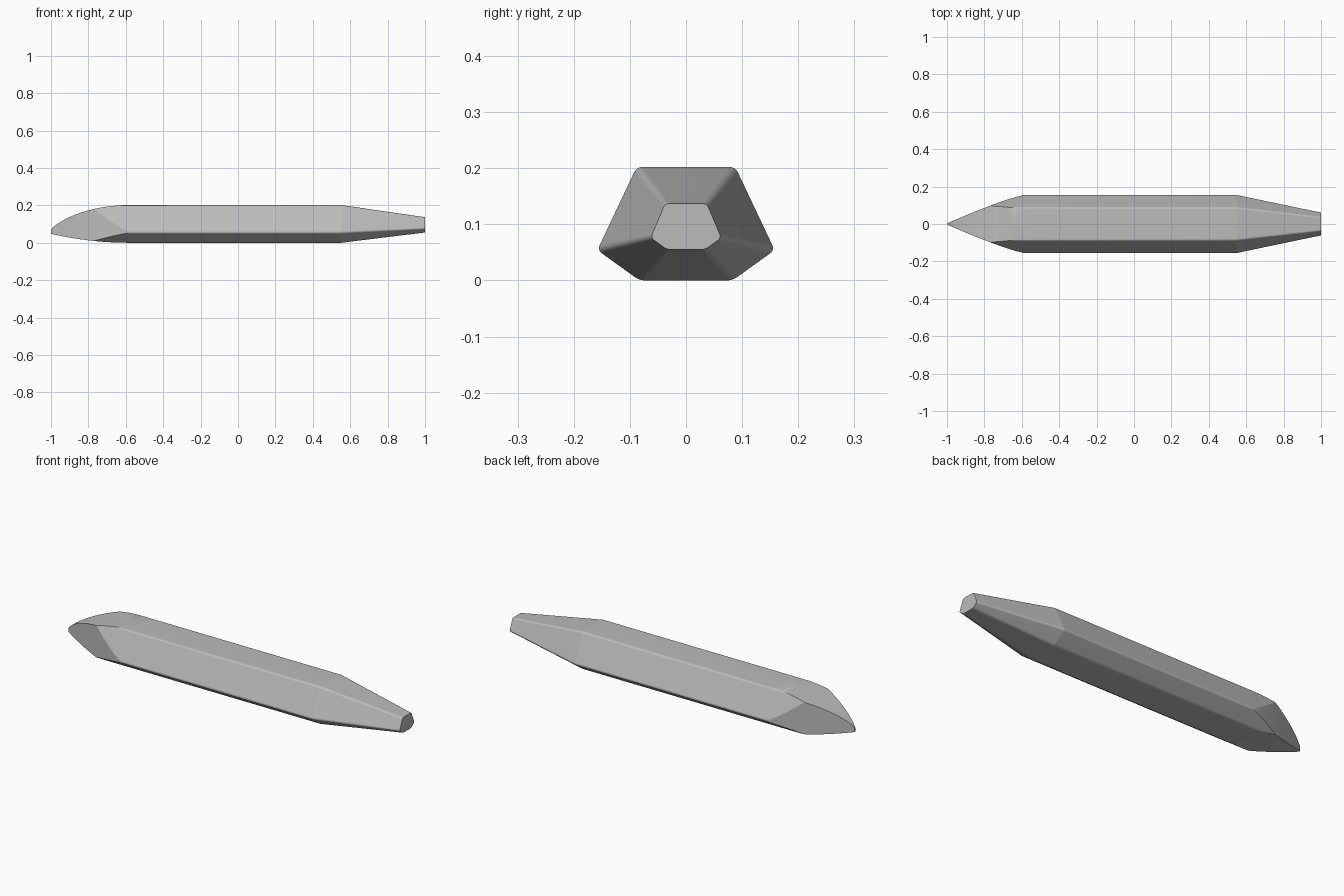
import bpy
import bmesh
from mathutils import Vector

default = bpy.data.objects.get("Cube")
if default:
    bpy.data.objects.remove(default)

NOSE_X, SHOULDER_X, TAPER_X, TAIL_X = -1.0, -0.58, 0.55, 1.0
ROUND_STEPS = 5
NOSE_STEPS = 14


def hull_section(top, knuckle, bottom, rounding):
    """Six-sided section, mirrored about the centre, with rounded corners."""
    half = [Vector(p) for p in (bottom, knuckle, top)]
    corners = half + [Vector((-p.x, p.y)) for p in reversed(half)]
    points = []
    for i, corner in enumerate(corners):
        start = corner + (corners[i - 1] - corner).normalized() * rounding
        end = corner + (corners[(i + 1) % 6] - corner).normalized() * rounding
        for k in range(ROUND_STEPS + 1):
            t = k / ROUND_STEPS
            points.append(start * (1 - t) ** 2 + corner * 2 * t * (1 - t) + end * t * t)
    return points


def clip(bm, a, b, normal):
    """Cut away everything outside the plane and close the cut."""
    bmesh.ops.bisect_plane(bm, geom=bm.verts[:] + bm.edges[:] + bm.faces[:],
                           dist=1e-6, plane_co=(a + b) / 2, plane_no=normal,
                           clear_outer=True)
    rim = [e for e in bm.edges if e.is_boundary]
    if rim:
        bmesh.ops.holes_fill(bm, edges=rim, sides=0)


# Nose outlines, from the shoulder (t = 0) to the tip (t = 1)
def nose_top(t):
    return 0.068 + 0.134 * (1 - t ** 2) ** 0.75


def nose_bottom(t):
    return 0.048 * t ** 2


def nose_side(t):
    return 0.003 + 0.154 * (1 - t ** 1.2)


# Loft the long body and its tapered tail
body = hull_section((0.088, 0.202), (0.158, 0.054), (0.083, 0.0), 0.011)
tail = hull_section((0.037, 0.137), (0.063, 0.076), (0.034, 0.055), 0.008)
bm = bmesh.new()
rings = [[bm.verts.new((x, p.x, p.y)) for p in section]
         for x, section in ((NOSE_X, body), (TAPER_X, body), (TAIL_X, tail))]
count = len(body)
for first, second in zip(rings, rings[1:]):
    for i in range(count):
        j = (i + 1) % count
        bm.faces.new((first[i], first[j], second[j], second[i]))
bm.faces.new(rings[0])
bm.faces.new(rings[-1])
bmesh.ops.recalc_face_normals(bm, faces=bm.faces[:])

# Shape the curved nose with a run of cuts on the top, bottom and both sides
steps = [1 - (1 - k / NOSE_STEPS) ** 1.7 for k in range(NOSE_STEPS + 1)]
for t0, t1 in zip(steps, steps[1:]):
    x0, x1 = (SHOULDER_X + (NOSE_X - SHOULDER_X) * t for t in (t0, t1))
    for outline, sign in ((nose_top, 1), (nose_bottom, -1)):
        a, b = Vector((x0, 0, outline(t0))), Vector((x1, 0, outline(t1)))
        d = b - a
        clip(bm, a, b, Vector((d.z, 0, -d.x)) * sign)
    for sign in (1, -1):
        a = Vector((x0, sign * nose_side(t0), 0))
        b = Vector((x1, sign * nose_side(t1), 0))
        d = b - a
        clip(bm, a, b, Vector((d.y, -d.x, 0)) * sign)
bmesh.ops.remove_doubles(bm, verts=bm.verts[:], dist=1e-5)
bmesh.ops.recalc_face_normals(bm, faces=bm.faces[:])

# Crisp crease where the tail taper begins
for e in bm.edges:
    if all(abs(v.co.x - TAPER_X) < 1e-4 for v in e.verts):
        e.smooth = False

mesh = bpy.data.meshes.new("hull")
bm.to_mesh(mesh)
bm.free()
hull = bpy.data.objects.new("hull", mesh)
bpy.context.collection.objects.link(hull)

# Plain grey finish
grey = bpy.data.materials.new("hull_grey")
grey.use_nodes = True
colour = (0.5, 0.5, 0.5, 1)
grey.diffuse_color = colour
grey.node_tree.nodes["Principled BSDF"].inputs["Base Color"].default_value = colour
mesh.materials.append(grey)

# Smooth rounded edges, flat panels
bpy.ops.object.select_all(action='DESELECT')
hull.select_set(True)
bpy.context.view_layer.objects.active = hull
bpy.ops.object.shade_smooth_by_angle(angle=0.33)
weighted = hull.modifiers.new("panel_normals", 'WEIGHTED_NORMAL')
weighted.keep_sharp = True
